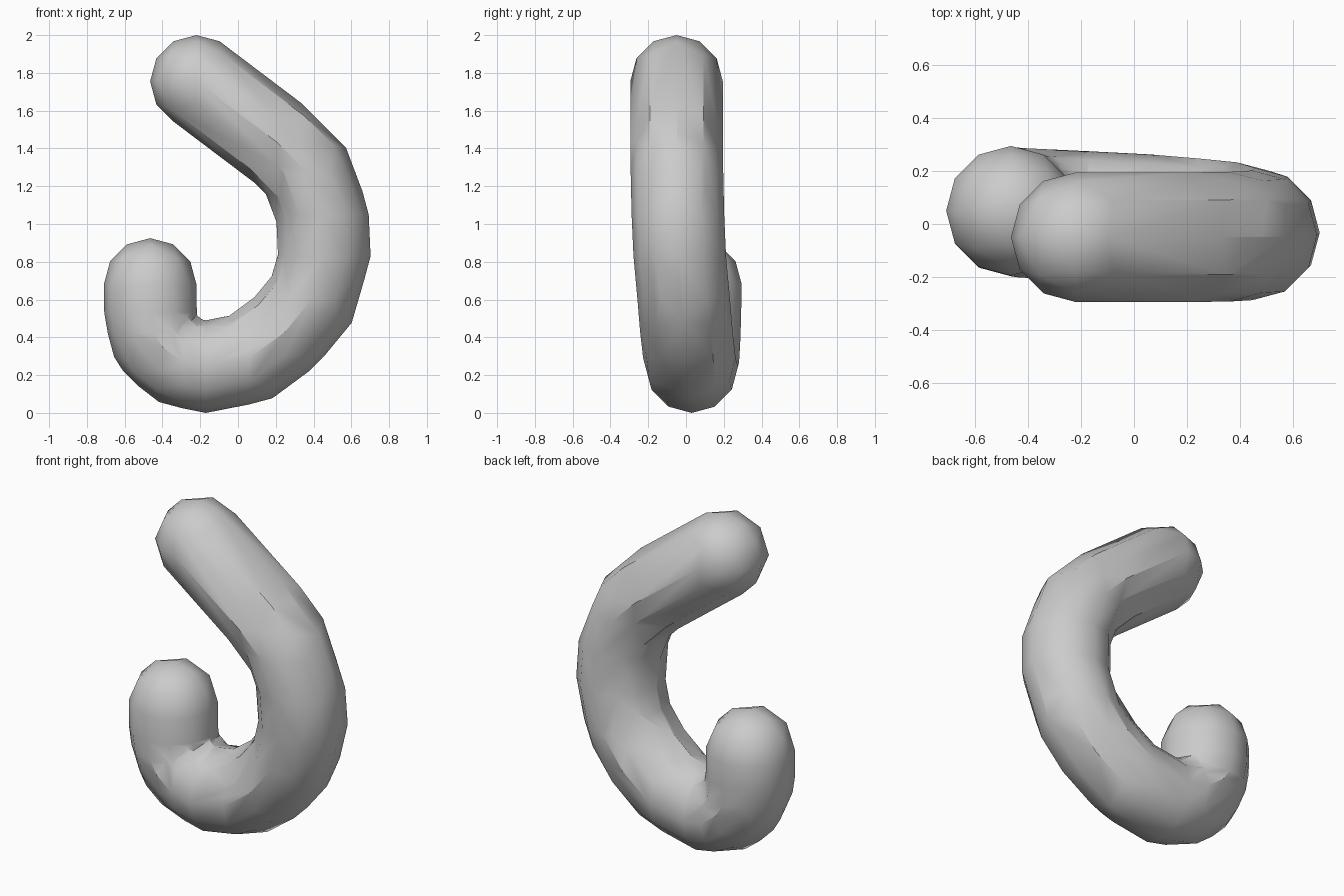
import bpy, bmesh, math
from mathutils import Vector

if "Cube" in bpy.data.objects:
    bpy.data.objects.remove(bpy.data.objects["Cube"], do_unlink=True)

RADIUS = 0.245
# Centre line of the hook, from the upper tip to the curled end
PATH = [(-0.22, -0.05, 1.755), (0.21, -0.05, 1.43), (0.36, -0.048, 1.28),
        (0.447, -0.043, 1.05), (0.457, -0.033, 0.83), (0.39, -0.012, 0.60),
        (0.25, 0.002, 0.43), (0.06, 0.018, 0.29), (-0.17, 0.03, 0.245),
        (-0.296, 0.036, 0.27), (-0.40, 0.041, 0.35), (-0.444, 0.044, 0.42),
        (-0.463, 0.047, 0.53), (-0.465, 0.05, 0.68)]


def octa_ball():
    """Points of an eight-sided ball, three steps along each edge."""
    points = set()
    for i in range(4):
        for j in range(4 - i):
            w = [math.sin(math.pi / 6 * n) for n in (i, j, 3 - i - j)]
            v = Vector(w).normalized() * RADIUS
            for sx in (-1, 1):
                for sy in (-1, 1):
                    for sz in (-1, 1):
                        points.add((round(v.x * sx, 5) + 0.0,
                                    round(v.y * sy, 5) + 0.0,
                                    round(v.z * sz, 5) + 0.0))
    return [Vector(p) for p in sorted(points)]


def hull_segment(name, a, b, ball):
    """Convex link wrapped around two balls."""
    bm = bmesh.new()
    for centre in (a, b):
        for p in ball:
            bm.verts.new(Vector(centre) + p)
    res = bmesh.ops.convex_hull(bm, input=bm.verts[:])
    spare = set(res["geom_interior"]) | set(res["geom_unused"])
    spare = [v for v in spare if isinstance(v, bmesh.types.BMVert)]
    bmesh.ops.delete(bm, geom=spare, context="VERTS")
    bmesh.ops.recalc_face_normals(bm, faces=bm.faces[:])
    mesh = bpy.data.meshes.new(name)
    bm.to_mesh(mesh)
    bm.free()
    obj = bpy.data.objects.new(name, mesh)
    bpy.context.collection.objects.link(obj)
    return obj


# Build the links and fuse them into one solid
ball = octa_ball()
hook = hull_segment("hook", PATH[0], PATH[1], ball)
bpy.context.view_layer.objects.active = hook
for a, b in zip(PATH[1:], PATH[2:]):
    link = hull_segment("link", a, b, ball)
    mod = hook.modifiers.new("join", "BOOLEAN")
    mod.operation = "UNION"
    mod.solver = "MANIFOLD"
    mod.object = link
    bpy.ops.object.modifier_apply(modifier=mod.name)
    bpy.data.objects.remove(link, do_unlink=True)

# Tidy tiny slivers left by the joins
bm = bmesh.new()
bm.from_mesh(hook.data)
bmesh.ops.remove_doubles(bm, verts=bm.verts[:], dist=0.004)
bmesh.ops.recalc_face_normals(bm, faces=bm.faces[:])
bm.to_mesh(hook.data)
bm.free()

# Plain grey finish
grey = bpy.data.materials.new("grey")
grey.use_nodes = True
colour = (0.6, 0.6, 0.6, 1)
grey.diffuse_color = colour
grey.node_tree.nodes["Principled BSDF"].inputs["Base Color"].default_value = colour
hook.data.materials.clear()
hook.data.materials.append(grey)

bpy.ops.object.select_all(action="DESELECT")
hook.select_set(True)
bpy.context.view_layer.objects.active = hook
bpy.ops.object.shade_smooth_by_angle(angle=math.radians(35))
